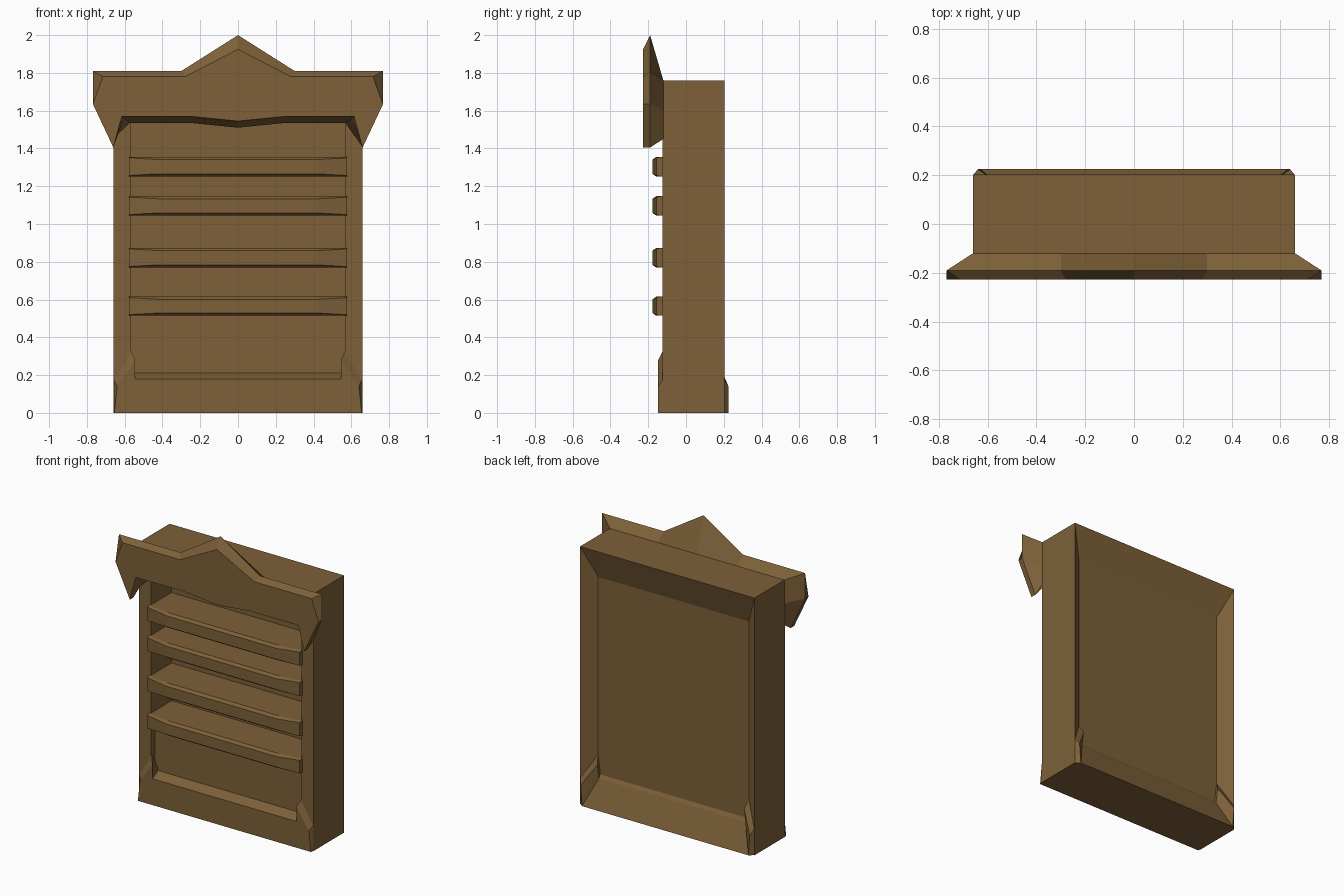
import bpy, bmesh

if "Cube" in bpy.data.objects:
    bpy.data.objects.remove(bpy.data.objects["Cube"])

wood = bpy.data.materials.new("brown_wood")
wood.diffuse_color = (0.205, 0.118, 0.040, 1)
wood.use_nodes = True
wood.node_tree.nodes["Principled BSDF"].inputs["Base Color"].default_value = wood.diffuse_color


def loft(name, loops, extra_faces=None):
    """Skin closed loops of equal length; cap the ends unless faces are given."""
    bm = bmesh.new()
    rings = [[bm.verts.new(p) for p in loop] for loop in loops]
    n = len(rings[0])
    for a, b in zip(rings, rings[1:]):
        for i in range(n):
            j = (i + 1) % n
            bm.faces.new((a[i], a[j], b[j], b[i]))
    for ring in (rings[0], rings[-1]):
        for ids in extra_faces or [range(n)]:
            bm.faces.new([ring[i] for i in ids])
    bmesh.ops.recalc_face_normals(bm, faces=bm.faces)
    mesh = bpy.data.meshes.new(name)
    bm.to_mesh(mesh)
    bm.free()
    mesh.materials.append(wood)
    obj = bpy.data.objects.new(name, mesh)
    bpy.context.collection.objects.link(obj)
    return obj


def rect(w, y, z0, z1):
    return [(-w, y, z0), (w, y, z0), (w, y, z1), (-w, y, z1)]


def mirrored(half):
    """Right-hand points followed by their left-hand copies in reverse."""
    return half + [(-x, y, z) for x, y, z in reversed(half) if x > 0]


# Case: sloped recess behind, deep square opening in front
loft("bookcase_body", [
    rect(0.57, 0.135, 0.19, 1.55),
    rect(0.66, 0.203, 0.0, 1.76),
    rect(0.66, -0.125, 0.0, 1.76),
    rect(0.57, -0.125, 0.15, 1.58),
    rect(0.57, 0.095, 0.15, 1.58)])

# Solid panel under the lowest shelf
loft("lower_panel", [rect(0.572, -0.085, 0.1, 0.53),
                     rect(0.572, 0.1, 0.1, 0.53)])

# Shelves with chamfered fronts that draw back at the ends
for k, (z0, z1) in enumerate([(0.515, 0.615), (0.77, 0.873),
                              (1.045, 1.147), (1.252, 1.355)]):
    sections = []
    for x, f, c in [(-0.577, -0.157, 0.005), (-0.42, -0.178, 0.014),
                    (0.42, -0.178, 0.014), (0.577, -0.157, 0.005)]:
        sections.append([(x, -0.1 if abs(x) > 0.5 else 0.1, z0),
                         (x, f + 0.02, z0), (x, f, z0 + c),
                         (x, f, z1 - c), (x, f + 0.02, z1),
                         (x, -0.1 if abs(x) > 0.5 else 0.1, z1)])
    # keep the rear edge straight against the back wall
    for s in sections:
        for i in (0, 5):
            s[i] = (s[i][0], 0.1, s[i][2])
    loft(f"shelf_{k + 1}", sections)

# Pointed crown: front face, widest rim, and rear edge on the case
front = [(0, 1.925), (0.28, 1.78), (0.715, 1.78), (0.768, 1.635),
         (0.66, 1.405), (0.615, 1.57), (0.25, 1.57), (0.0, 1.545)]
rim = [(0, 2.0), (0.3, 1.81), (0.768, 1.81), (0.768, 1.635),
       (0.66, 1.405), (0.605, 1.56), (0.25, 1.56), (0.0, 1.535)]
rear = [(0, 1.76), (0.3, 1.76), (0.66, 1.76), (0.66, 1.6),
        (0.66, 1.45), (0.57, 1.45), (0.25, 1.535), (0.0, 1.51)]
rear[5] = (0.57, 1.535)
loft("crown", [mirrored([(x, y, z) for x, z in pts])
               for y, pts in ((-0.227, front), (-0.19, rim), (-0.12, rear))])

# Skirtings with raised corner points
caps = [(0, 1, 2, 3), (7, 6, 5, 4), (0, 3, 4, 7)]
loft("front_skirting", [
    mirrored([(0.655, -0.147, 0), (0.64, -0.147, 0.14),
              (0.545, -0.147, 0.28), (0.545, -0.147, 0.18)]),
    mirrored([(0.66, -0.12, 0), (0.66, -0.12, 0.18),
              (0.568, -0.12, 0.335), (0.545, -0.08, 0.215)])], caps)
loft("back_skirting", [
    mirrored([(0.63, 0.225, 0), (0.64, 0.225, 0.14),
              (0.555, 0.165, 0.28), (0.555, 0.15, 0.18)]),
    mirrored([(0.66, 0.2, 0), (0.66, 0.2, 0.18),
              (0.572, 0.134, 0.335), (0.555, 0.13, 0.21)])], caps)
